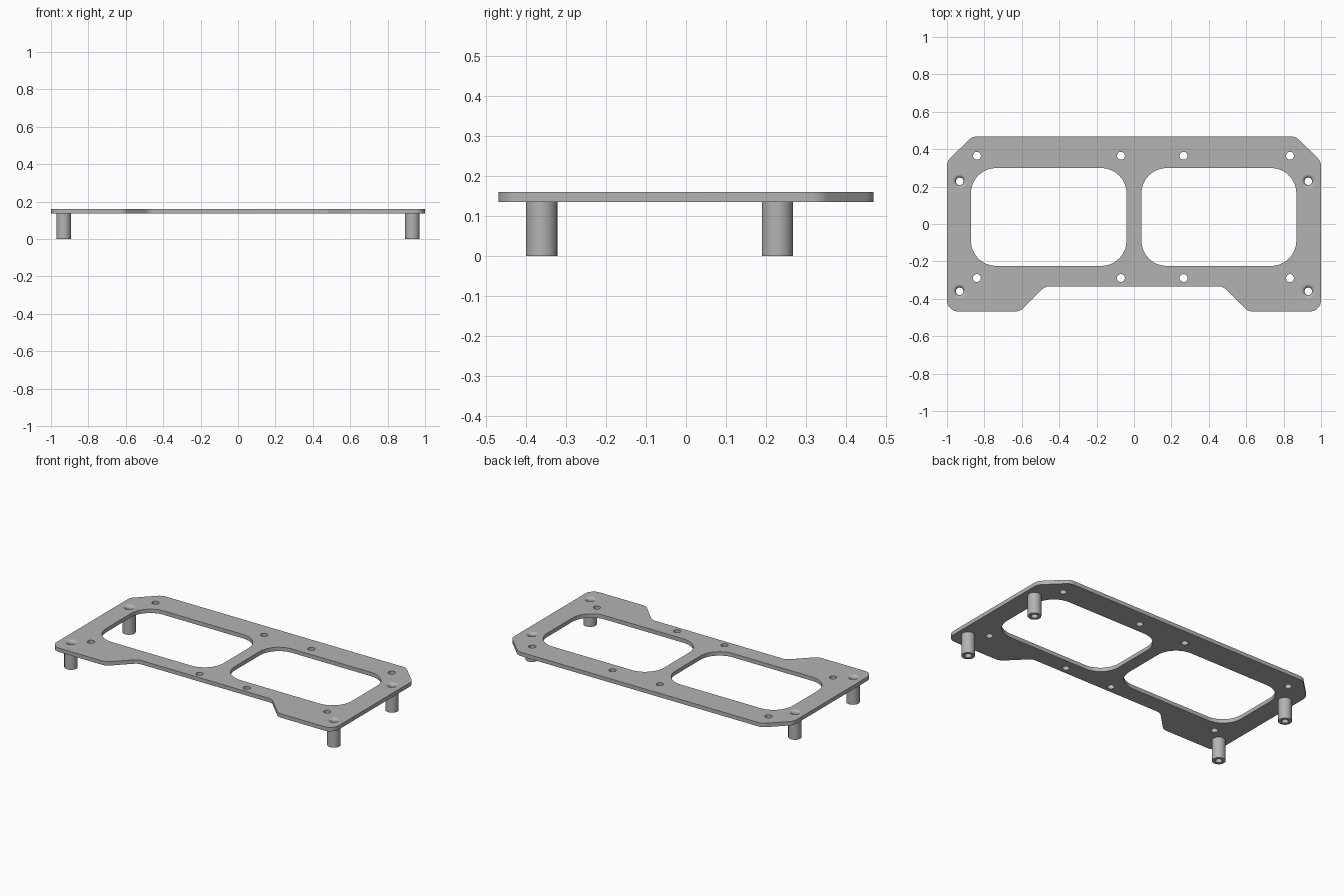
import bpy, bmesh
from math import sin, cos, pi, tan
from mathutils import Vector

cube = bpy.data.objects.get("Cube")
if cube:
    bpy.data.objects.remove(cube, do_unlink=True)

PLATE_BOTTOM, PLATE_TOP = 0.135, 0.16
POST_R, BORE_R = 0.039, 0.02

grey = bpy.data.materials.new("plain grey")
grey.use_nodes = True
colour = (0.45, 0.45, 0.45, 1)
grey.diffuse_color = colour
grey.node_tree.nodes["Principled BSDF"].inputs["Base Color"].default_value = colour


def rounded(corners, radius, steps=8):
    """Round every corner of a polygon with a tangent arc."""
    pts = [Vector(c) for c in corners]
    out = []
    for i, p in enumerate(pts):
        a = (pts[i - 1] - p).normalized()
        b = (pts[(i + 1) % len(pts)] - p).normalized()
        half = a.angle(b) / 2
        centre = p + (a + b).normalized() * radius / sin(half)
        start = p + a * radius / tan(half) - centre
        end = p + b * radius / tan(half) - centre
        sweep = start.angle(end)
        for k in range(steps + 1):
            t = k / steps
            out.append(centre + (start * sin((1 - t) * sweep)
                                 + end * sin(t * sweep)) / sin(sweep))
    return out


def circle(x, y, r, n=32):
    return [Vector((x + r * cos(2 * pi * k / n), y + r * sin(2 * pi * k / n)))
            for k in range(n)]


def finish(name, bm):
    bmesh.ops.recalc_face_normals(bm, faces=bm.faces)
    mesh = bpy.data.meshes.new(name)
    bm.to_mesh(mesh)
    bm.free()
    mesh.materials.append(grey)
    obj = bpy.data.objects.new(name, mesh)
    bpy.context.collection.objects.link(obj)
    bpy.ops.object.select_all(action="DESELECT")
    obj.select_set(True)
    bpy.context.view_layer.objects.active = obj
    bpy.ops.object.shade_smooth_by_angle(angle=pi / 6)


# Plate outline: chamfered back corners and a notch along the front
half = [(0.475, -0.333), (0.61, -0.468), (1, -0.468), (1, 0.335), (0.865, 0.468)]
outline = half + [(-x, y) for x, y in reversed(half)]
loops = [rounded(outline, 0.06)]

# Two large windows
for x0, x1 in ((-0.872, -0.04), (0.04, 0.868)):
    loops.append(rounded([(x0, -0.224), (x1, -0.224), (x1, 0.299), (x0, 0.299)], 0.135, 12))

# Small fixing holes
for x in (-0.84, -0.07, 0.265, 0.834):
    for y in (-0.289, 0.365):
        loops.append(circle(x, y, 0.021))

# Seats for the posts
posts = {"front_left_post": (0.932, -0.36), "front_right_post": (-0.932, -0.36),
         "back_left_post": (0.932, 0.228), "back_right_post": (-0.932, 0.228)}
loops += [circle(x, y, POST_R) for x, y in posts.values()]

# Fill between the loops and thicken
bm = bmesh.new()
edges = []
for loop in loops:
    verts = [bm.verts.new((p.x, p.y, PLATE_BOTTOM)) for p in loop]
    edges += [bm.edges.new((verts[i - 1], v)) for i, v in enumerate(verts)]
bmesh.ops.triangle_fill(bm, use_beauty=True, use_dissolve=False, edges=edges)
top = bmesh.ops.extrude_face_region(bm, geom=bm.faces[:], use_keep_orig=True)
bmesh.ops.translate(bm, vec=(0, 0, PLATE_TOP - PLATE_BOTTOM),
                    verts=[g for g in top["geom"] if isinstance(g, bmesh.types.BMVert)])
finish("plate", bm)

# Hollow posts whose bore flares out at the plate surface
flare = POST_R - BORE_R
profile = [(POST_R, PLATE_TOP), (POST_R, PLATE_BOTTOM), (POST_R, 0), (BORE_R, 0)]
profile += [(POST_R - flare * cos(a), PLATE_TOP - flare + flare * sin(a))
            for a in (pi / 2 * k / 8 for k in range(8))]
for name, (x, y) in posts.items():
    bm = bmesh.new()
    rings = [[bm.verts.new((p.x, p.y, z)) for p in circle(x, y, r)] for r, z in profile]
    for i, ring in enumerate(rings):
        for k in range(len(ring)):
            bm.faces.new((rings[i - 1][k - 1], rings[i - 1][k], ring[k], ring[k - 1]))
    finish(name, bm)
